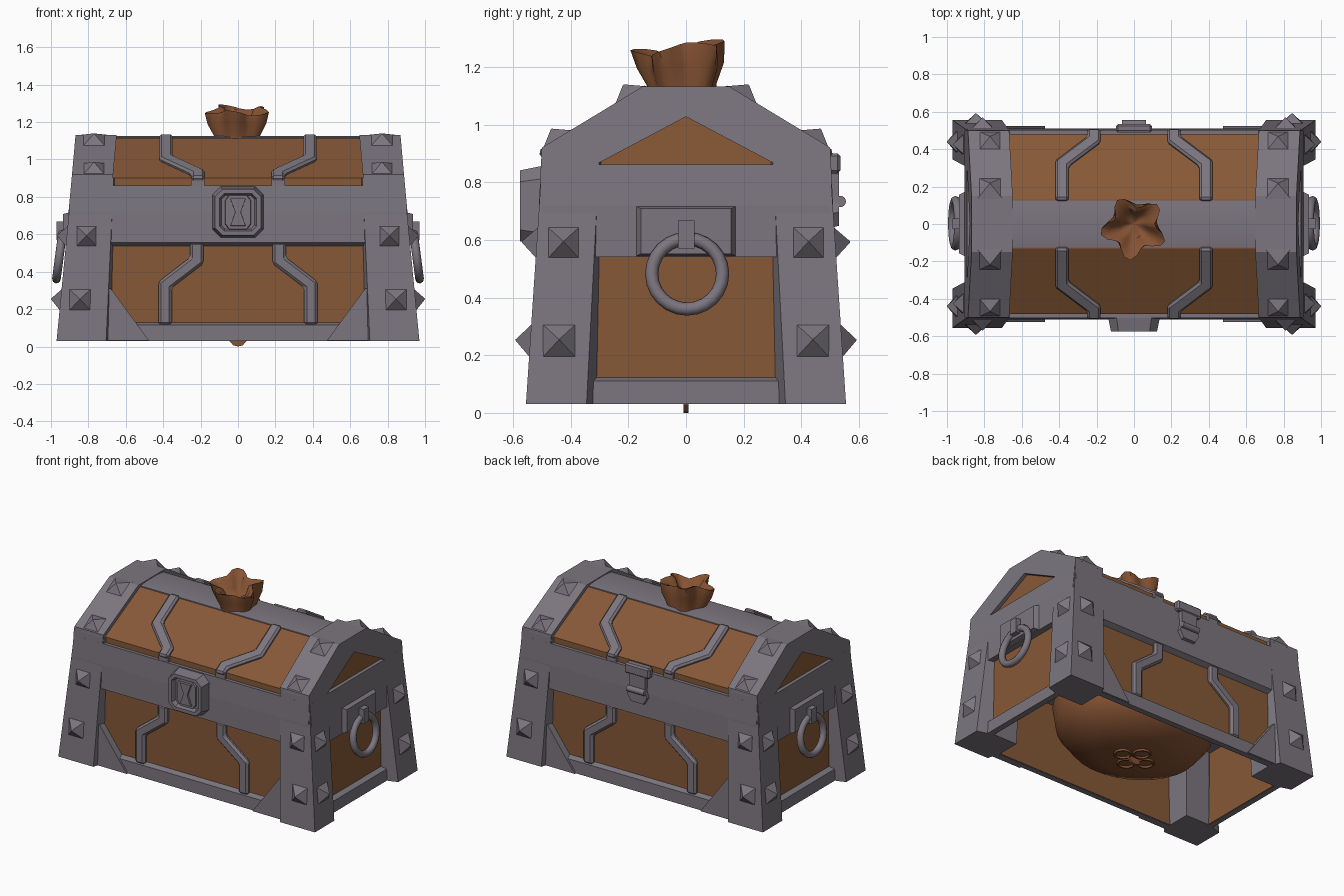
import bpy, bmesh, math
from mathutils import Vector

if "Cube" in bpy.data.objects:
    bpy.data.objects.remove(bpy.data.objects["Cube"])


def material(name, rgb):
    m = bpy.data.materials.new(name)
    m.use_nodes = True
    m.diffuse_color = (*rgb, 1)
    m.node_tree.nodes["Principled BSDF"].inputs["Base Color"].default_value = (*rgb, 1)
    return m


IRON = material("grey iron", (0.2, 0.18, 0.21))
WOOD = material("brown wood", (0.24, 0.098, 0.038))
CLOTH = material("sack leather", (0.235, 0.085, 0.033))


def add(name, bm, mat):
    bmesh.ops.recalc_face_normals(bm, faces=bm.faces)
    me = bpy.data.meshes.new(name)
    bm.to_mesh(me)
    bm.free()
    me.materials.append(mat)
    ob = bpy.data.objects.new(name, me)
    bpy.context.collection.objects.link(ob)
    return ob


def solid(name, ring_a, ring_b, mat, recess=0):
    """Closed solid between two matching rings of points."""
    bm = bmesh.new()
    a = [bm.verts.new(p) for p in ring_a]
    b = [bm.verts.new(p) for p in ring_b]
    bm.faces.new(a)
    front = bm.faces.new(b)
    for i in range(len(a)):
        j = (i + 1) % len(a)
        bm.faces.new((a[i], a[j], b[j], b[i]))
    bmesh.ops.recalc_face_normals(bm, faces=bm.faces)
    if recess:
        bmesh.ops.inset_region(bm, faces=[front], thickness=0.025)
        bmesh.ops.inset_region(bm, faces=[front], thickness=0.012, depth=-recess)
    return add(name, bm, mat)


def slab(name, pts, frame, d0, d1, mat, taper=1, recess=0):
    """Flat outline pushed along the frame's normal, its front scaled by taper."""
    o, u, v, n = (Vector(c) for c in frame)
    cx = sum(p[0] for p in pts) / len(pts)
    cy = sum(p[1] for p in pts) / len(pts)
    back = [o + u * x + v * y + n * d0 for x, y in pts]
    front = [o + u * (cx + (x - cx) * taper) + v * (cy + (y - cy) * taper) + n * d1 for x, y in pts]
    return solid(name, back, front, mat, recess)


def rect(x0, x1, y0, y1):
    return [(x0, y0), (x1, y0), (x1, y1), (x0, y1)]


def stud(name, frame, size, height=0.05):
    h = size / 2
    slab(name, rect(-h, h, -h, h), frame, -0.01, height, IRON, taper=0.03)


def zigzag(outer, inner, a, b, c, d, w=0.036):
    """Strap outline: upright, diagonal, upright, with mitred bends."""
    t = 0.45 * w * (1 if a > b else -1)
    path = [(outer, a, 0), (outer, b, t), (inner, c, t), (inner, d, 0)]
    return [(x - w, y + k) for x, y, k in path] + [(x + w, y - k) for x, y, k in reversed(path)]


def bevel(ob, width):
    m = ob.modifiers.new("bevel", "BEVEL")
    m.width = width
    m.limit_method = "ANGLE"


def smooth(ob, angle=40):
    bpy.ops.object.select_all(action="DESELECT")
    ob.select_set(True)
    bpy.context.view_layer.objects.active = ob
    bpy.ops.object.shade_smooth_by_angle(angle=math.radians(angle))


SIDES = {-1: "right", 1: "left"}
FACES = {-1: "front", 1: "back"}
RUN, RISE = 0.852, 0.523      # direction of the roof slope

# Corner posts with splayed inner edges, and their studs
post_low = [(0.97, 0.555), (0.705, 0.555), (0.68, 0.47), (0.68, 0.31), (0.86, 0.31), (0.97, 0.345)]
post_top = [(0.886, 0.497), (0.665, 0.497), (0.655, 0.46), (0.655, 0.28), (0.82, 0.28), (0.886, 0.3)]
for sx, xn in SIDES.items():
    for sy, yn in FACES.items():
        tag = f"{yn}_{xn}"
        solid(f"post_{tag}", [(sx * x, sy * y, 0.03) for x, y in post_low],
              [(sx * x, sy * y, 0.9) for x, y in post_top], IRON)
        for z, x, y, s in ((0.25, 0.845, 0.44, 0.13), (0.59, 0.81, 0.425, 0.12)):
            fy = 0.557 - 0.064 * z
            fx = 0.973 - 0.094 * z
            stud(f"post_stud_{tag}", ((sx * x, sy * fy, z), (1, 0, 0), (0, -sy * 0.06, 1), (0, sy, 0.06)), s)
            stud(f"post_side_stud_{tag}", ((sx * fx, sy * y, z), (0, 1, 0), (-sx * 0.09, 0, 1), (sx, 0, 0.09)), s)
        for y in (0.445, 0.195):
            z = 0.915 + (0.5 - y) * RISE / RUN
            stud(f"roof_stud_{tag}", ((sx * 0.77, sy * y, z), (1, 0, 0), (0, -sy * RUN, RISE),
                                      (0, sy * RISE, RUN)), 0.145, 0.042)

# Front and back walls
for s, n in FACES.items():
    flat = ((0, 0, 0), (1, 0, 0), (0, 0, 1), (0, s, 0))
    slab(f"{n}_panel", rect(-0.71, 0.71, 0.032, 0.57), flat, 0.468, 0.476, WOOD)
    trim = [(0.472, 0.03), (0.51, 0.03), (0.51, 0.115), (0.472, 0.13)]
    solid(f"{n}_bottom_trim", [(-0.72, s * y, z) for y, z in trim], [(0.72, s * y, z) for y, z in trim], IRON)
    band = [(0.45, 0.53), (0.475, 0.536), (0.51, 0.555), (0.51, 0.72), (0.503, 0.862), (0.45, 0.862)]
    solid(f"{n}_band", [(-0.891, s * y, z) for y, z in band], [(0.891, s * y, z) for y, z in band], IRON)
    slope = ((0, s * 0.48, 0.9), (1, 0, 0), (0, -s * RUN, RISE), (0, s * RISE, RUN))
    for m in (-1, 1):
        gusset = [(m * 0.71, 0.031), (m * 0.475, 0.031), (m * 0.68, 0.31), (m * 0.71, 0.31)]
        slab(f"{n}_gusset", gusset, flat, 0.472, 0.523, IRON)
        lower = [(m * x, y) for x, y in zigzag(0.39, 0.22, 0.115, 0.33, 0.46, 0.56)]
        bevel(slab(f"{n}_strap", lower, flat, 0.47, 0.51, IRON), 0.014)
        upper = [(m * x, y) for x, y in zigzag(0.385, 0.215, 0.42, 0.19, 0.04, -0.025)]
        bevel(slab(f"{n}_lid_strap", upper, slope, -0.01, 0.025, IRON), 0.012)
        slab(f"{n}_strap_foot", rect(m * 0.215 - 0.036, m * 0.215 + 0.036, 0.85, 0.905), flat, 0.46, 0.5, IRON)

# Inner deck closing the body under the lid
slab("inner_deck", rect(-0.86, 0.86, -0.47, 0.47), ((0, 0, 0), (1, 0, 0), (0, 1, 0), (0, 0, 1)), 0.53, 0.55, IRON)

# Lid boards and ridge cap
half = [(0.44, 0.86), (0.48, 0.86), (0.48, 0.9), (0.13, 1.112)]
inner = [(0.11, 1.08), (0.44, 0.88)]
lid = half + [(-y, z) for y, z in reversed(half)] + [(-y, z) for y, z in reversed(inner)] + inner
solid("lid_boards", [(-0.68, y, z) for y, z in lid], [(0.68, y, z) for y, z in lid], WOOD)
cap = [(-0.13, 1.08), (0.13, 1.08), (0.125, 1.118), (0.07, 1.126), (-0.07, 1.126), (-0.125, 1.118)]
smooth(solid("ridge_cap", [(-0.68, y, z) for y, z in cap], [(0.68, y, z) for y, z in cap], IRON))

# Ends: gable frames, bands, boards and ring handles
edge = [(0.315, 0), (0.503, 0), (0.5, 0.06), (0.15, 0.272)]
gable = [(0, 0.167)] + edge + [(-y, z) for y, z in reversed(edge)]
for s, n in SIDES.items():
    lean = ((s * 0.893, 0, 0.86), (0, 1, 0), (-s * 0.09, 0, 1), (s, 0, 0))
    flat = ((0, 0, 0), (0, 1, 0), (0, 0, 1), (s, 0, 0))
    slab(f"{n}_gable_frame", gable, lean, -0.22, 0, IRON)
    slab(f"{n}_gable_board", [(-0.34, -0.01), (0.34, -0.01), (0, 0.19)], lean, -0.06, -0.025, WOOD)
    slab(f"{n}_end_panel", rect(-0.36, 0.36, 0.032, 0.56), flat, 0.857, 0.865, WOOD)
    trim = [(0.861, 0.03), (0.9, 0.03), (0.9, 0.11), (0.861, 0.125)]
    solid(f"{n}_end_trim", [(s * x, -0.36, z) for x, z in trim], [(s * x, 0.36, z) for x, z in trim], IRON)
    band = [(0.84, 0.54), (0.906, 0.54), (0.906, 0.72), (0.893, 0.861), (0.84, 0.861)]
    solid(f"{n}_end_band", [(s * x, -0.5, z) for x, z in band], [(s * x, 0.5, z) for x, z in band], IRON)
    slab(f"{n}_handle_plate", rect(-0.18, 0.18, 0.54, 0.72), flat, 0.89, 0.935, IRON, taper=0.87)
    slab(f"{n}_handle_lug", rect(-0.027, 0.03, 0.57, 0.668), flat, 0.92, 0.97, IRON)
    bpy.ops.mesh.primitive_torus_add(major_radius=0.123, minor_radius=0.023, major_segments=24, minor_segments=8,
                                     location=(s * 0.955, 0.004, 0.482), rotation=(0, math.pi / 2 - s * 0.13, 0))
    ring = bpy.context.object
    ring.name = f"{n}_handle_ring"
    ring.data.materials.append(IRON)
    smooth(ring, 60)

# Front clasp with hourglass keyhole
front = ((0, 0, 0.718), (1, 0, 0), (0, 0, 1), (0, -1, 0))
c, r = 0.095, 0.14
octagon = [(-c, -r), (c, -r), (r, -c), (r, c), (c, r), (-c, r), (-r, c), (-r, -c)]
slab("clasp", octagon, front, 0.49, 0.575, IRON, taper=0.88, recess=0.03)
inlet = [(x * 0.52, y * 0.7) for x, y in octagon]
slab("clasp_inner_plate", inlet, front, 0.53, 0.557, IRON, taper=0.92)
hourglass = [(-0.045, -0.08), (0.045, -0.08), (0.016, 0), (0.045, 0.08), (-0.045, 0.08), (-0.016, 0)]
slab("clasp_hourglass", hourglass, front, 0.53, 0.57, IRON, taper=0.9)

# Back hinge
back = ((0, 0, 0), (1, 0, 0), (0, 0, 1), (0, 1, 0))
leaf = [(0.085, 0.9), (0.065, 0.83), (0.065, 0.74), (0.08, 0.69), (0.05, 0.64)]
slab("hinge_leaf", leaf + [(-x, z) for x, z in reversed(leaf)], back, 0.49, 0.53, IRON, taper=0.93)
bevel(slab("hinge_clip", rect(-0.095, 0.095, 0.83, 0.9), back, 0.49, 0.535, IRON), 0.01)
bpy.ops.mesh.primitive_cylinder_add(vertices=10, radius=0.02, depth=0.13, location=(0, 0.535, 0.733),
                                    rotation=(0, math.pi / 2, 0))
pin = bpy.context.object
pin.name = "hinge_pin"
pin.data.materials.append(IRON)
smooth(pin)

# Sack inside, its ruffled mouth coming out of the ridge: radius, height, ruffle, sideways bulge
profile = [(0.02, 0.045, 0, 1), (0.2, 0.05, 0, 1.1), (0.36, 0.11, 0, 1.15), (0.44, 0.22, 0, 1.15),
           (0.462, 0.36, 0, 1.14), (0.42, 0.5, 0, 1.1), (0.25, 0.85, 0, 1), (0.12, 1.06, 0.05, 1),
           (0.112, 1.13, 0.1, 1.05), (0.138, 1.2, 0.15, 1.05), (0.14, 1.265, 0.24, 1.05),
           (0.105, 1.25, 0.24, 1.05), (0.07, 1.19, 0.15, 1), (0.01, 1.165, 0, 1)]
bm = bmesh.new()
rings = []
SEG = 30
for rad, z, ruffle, bulge in profile:
    ring = []
    for i in range(SEG):
        a = 2 * math.pi * i / SEG
        k = rad * (1 + ruffle * math.cos(5 * a + 2.36))
        tilt = ruffle * 0.08 * (math.sin(a) + 0.8 * math.sin(3 * a + 1))
        ring.append(bm.verts.new((k * bulge * math.cos(a), k * math.sin(a) - ruffle * 0.09, z + tilt)))
    rings.append(ring)
for p, q in zip(rings, rings[1:]):
    for i in range(SEG):
        j = (i + 1) % SEG
        bm.faces.new((p[i], p[j], q[j], q[i]))
bm.faces.new(rings[0])
bm.faces.new(rings[-1])
smooth(add("sack", bm, CLOTH), 50)

# Knot under the sack
for i in range(4):
    a = math.pi / 2 * i
    bpy.ops.mesh.primitive_torus_add(major_radius=0.05, minor_radius=0.009, major_segments=12, minor_segments=6,
                                     location=(0.09 * math.cos(a), 0.075 * math.sin(a), 0.042))
    loop = bpy.context.object
    loop.name = "sack_knot_loop"
    loop.data.materials.append(CLOTH)
    smooth(loop, 60)
slab("sack_knot_tip", [(-0.05, 0.05), (-0.045, 0.028), (-0.025, 0.006), (0, 0), (0.025, 0.006), (0.045, 0.028),
                       (0.05, 0.05)], back, -0.008, 0.008, CLOTH)
